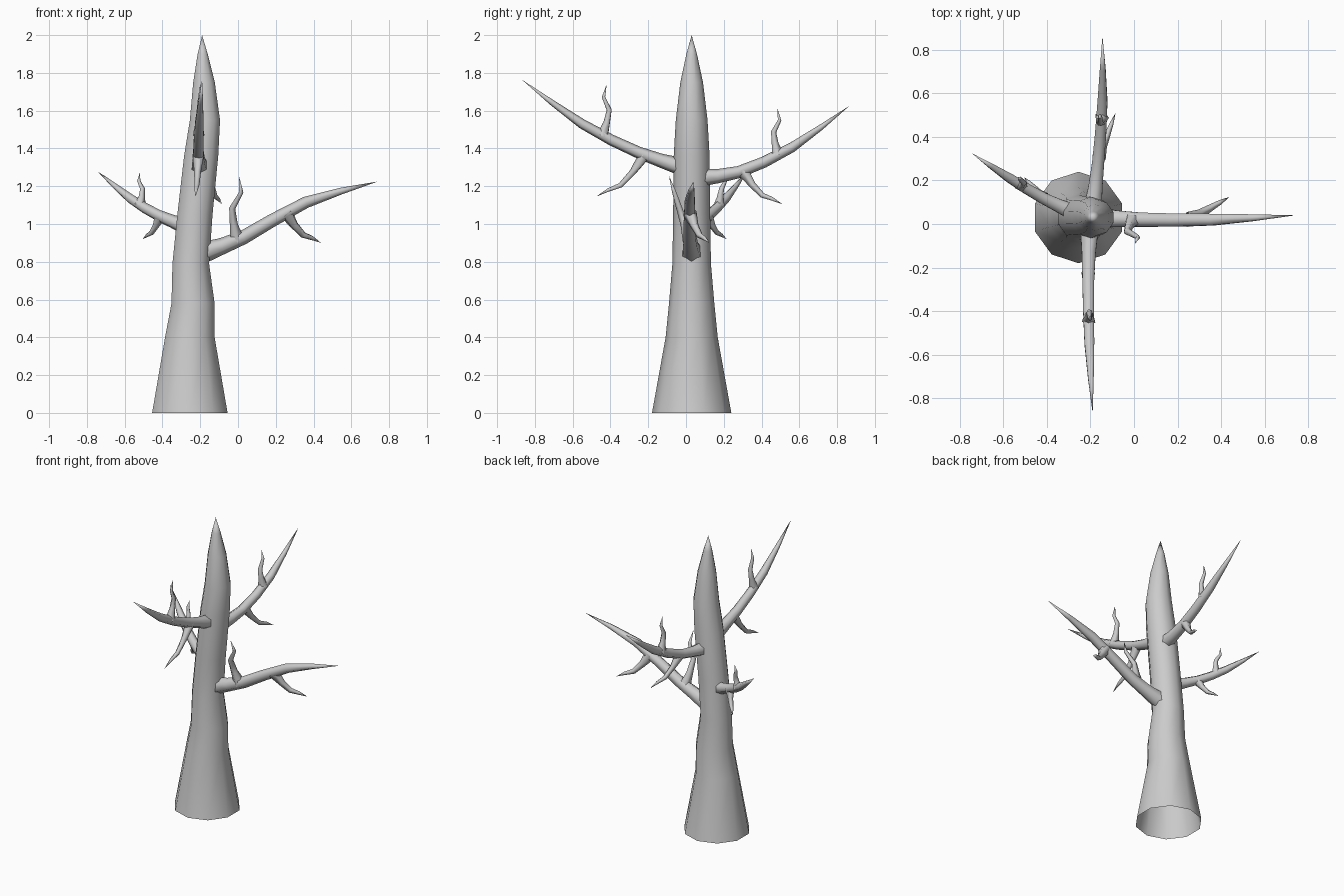
import bpy, bmesh, math
from mathutils import Vector

if "Cube" in bpy.data.objects:
    bpy.data.objects.remove(bpy.data.objects["Cube"])


def tube(name, path, radii, sides, upright=False):
    """Loft a tapered tube along a path, open at the start and closed to a tip."""
    bm = bmesh.new()
    rings, ref = [], Vector((0, 1, 0)) if upright else Vector((0, 0, 1))
    for i, p in enumerate(path[:-1]):
        t = Vector((0, 0, 1)) if upright else (path[i + 1] - path[max(i - 1, 0)]).normalized()
        ref = (ref - t * ref.dot(t)).normalized()
        side = t.cross(ref)
        angles = [math.tau * k / sides for k in range(sides)]
        rings.append([bm.verts.new(p + (ref * math.cos(a) + side * math.sin(a)) * radii[i])
                      for a in angles])
    tip = bm.verts.new(path[-1])
    for k in range(sides):
        n = (k + 1) % sides
        for a, b in zip(rings, rings[1:]):
            bm.faces.new((a[k], a[n], b[n], b[k]))
        bm.faces.new((rings[-1][k], rings[-1][n], tip))
    for f in bm.faces:
        f.smooth = True
    me = bpy.data.meshes.new(name)
    bm.to_mesh(me)
    bm.free()
    bpy.context.collection.objects.link(bpy.data.objects.new(name, me))


def along(ctrl, u):
    """Point on a smooth curve through the control points."""
    c = [2 * ctrl[0] - ctrl[1]] + ctrl + [2 * ctrl[-1] - ctrl[-2]]
    i = min(int(u), len(ctrl) - 2)
    s = u - i
    a, b, d, e = c[i:i + 4]
    return 0.5 * (2 * b + (d - a) * s + (2 * a - 5 * b + 4 * d - e) * s ** 2
                  + (3 * b - a - 3 * d + e) * s ** 3)


def twig(name, base, tip, bends, bend_dir, r):
    """Crooked twig from a flared base to a pointed tip."""
    tip = Vector(tip)
    size = (tip - base).length
    path = [base.lerp(tip, i / 4) + bend_dir * b * size for i, b in enumerate(bends)]
    tube(name, path, [r * .7, r * .4, r * .31, r * .21], 5)


def branch(side, r, points, up_at, up_tip, down_at, down_tip):
    """Curved limb carrying one raised and one drooping twig."""
    ctrl = [Vector(p) for p in points]
    shape = (1, .78, .67, .62, .55, .32)
    tube(side + "_branch", [along(ctrl, i / 2) for i in range(7)], [r * s for s in shape], 6)
    inward = ctrl[0] - ctrl[-1]
    inward.z = 0
    twig(side + "_upper_twig", along(ctrl, up_at), up_tip, (0, .06, .09, -.04, 0),
         inward.normalized(), r)
    twig(side + "_lower_twig", along(ctrl, down_at), down_tip, (0, -.11, -.15, -.06, 0),
         Vector((0, 0, 1)), r)


# Trunk: (x, z, radius), leaning a little, pointed at the top
trunk = [(-.255, 0, .21), (-.255, .4, .138), (-.238, .58, .12), (-.25, .79, .102),
         (-.228, 1.05, .098), (-.195, 1.36, .095), (-.175, 1.55, .084),
         (-.18, 1.75, .06), (-.187, 1.9, .028), (-.19, 2, 0)]
tube("trunk", [Vector((x, .03, z)) for x, z, r in trunk], [r for x, z, r in trunk], 10, True)

# Four branches at different heights
branch("right", .056,
       [(-.18, .03, .85), (.03, .02, .93), (.36, .02, 1.115), (.74, .04, 1.225)],
       .87, (.005, -.09, 1.255), 1.7, (.44, .125, .9))
branch("left", .045,
       [(-.27, .05, .985), (-.42, .12, 1.045), (-.57, .21, 1.135), (-.745, .325, 1.28)],
       1.67, (-.52, .215, 1.27), .95, (-.505, .215, .92))
branch("front", .047,
       [(-.205, -.03, 1.305), (-.21, -.25, 1.378), (-.205, -.55, 1.53), (-.19, -.87, 1.765)],
       1.65, (-.2, -.42, 1.74), .87, (-.225, -.475, 1.145))
branch("back", .048,
       [(-.19, .07, 1.245), (-.165, .28, 1.275), (-.145, .56, 1.405), (-.145, .865, 1.625)],
       1.75, (-.16, .485, 1.61), 1.08, (-.085, .51, 1.105))
